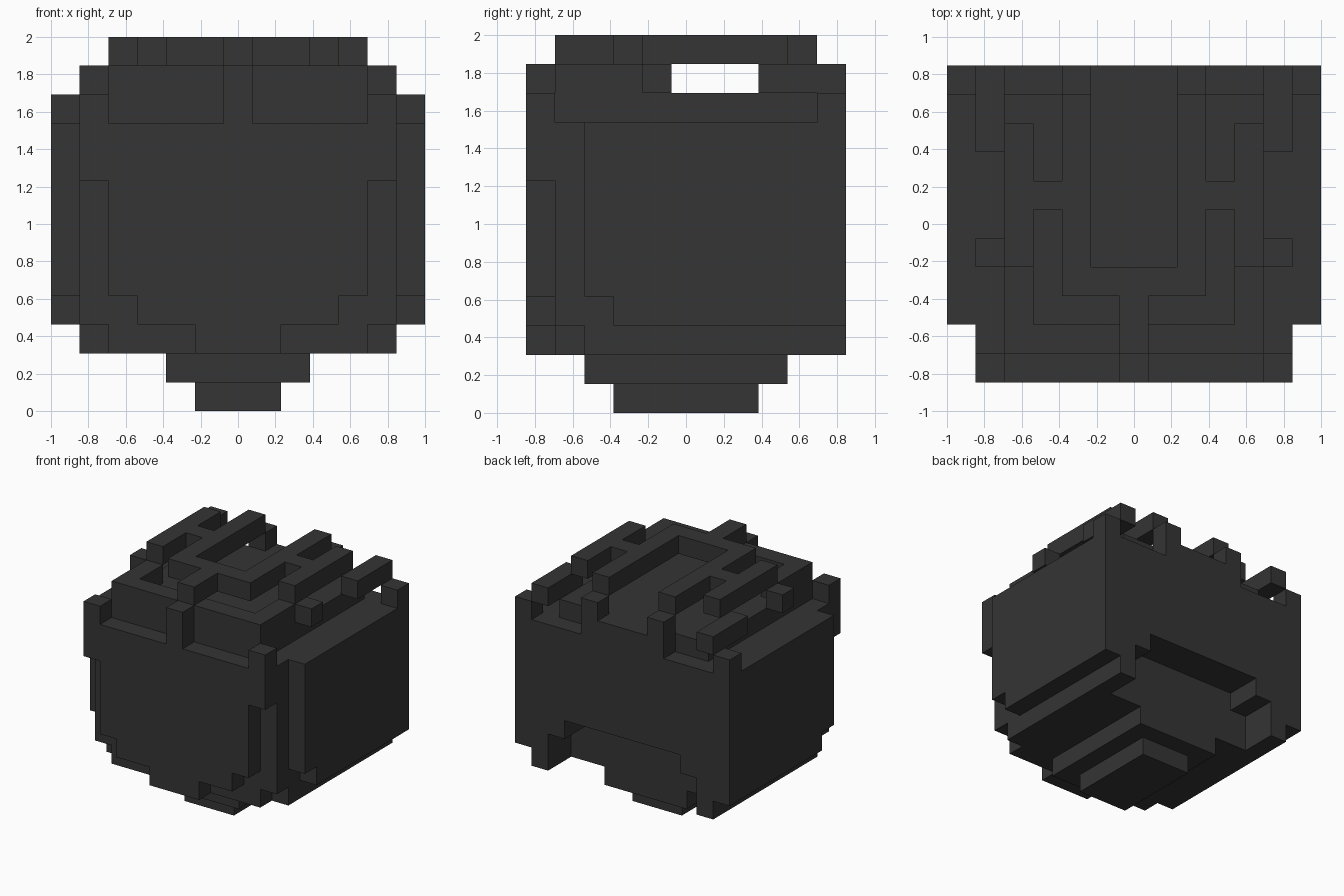
import bpy, bmesh, math
from mathutils import Vector

if "Cube" in bpy.data.objects:
    bpy.data.objects.remove(bpy.data.objects["Cube"])

U = 2 / 13                      # size of one block
charcoal = bpy.data.materials.new("charcoal")
charcoal.diffuse_color = (0.035, 0.035, 0.035, 1)
charcoal.use_nodes = True
charcoal.node_tree.nodes["Principled BSDF"].inputs["Base Color"].default_value = charcoal.diffuse_color
parts = {}


def span(r):
    return range(r[0], r[1] + 1) if isinstance(r, tuple) else (r,)


def box(c, j, k):
    """Blocks c steps from the centre plane, mirrored; j from the front, k from the floor."""
    return {(s * a, b, d) for s in (-1, 1)
            for a in span(c) for b in span(j) for d in span(k)}


# main mass with a stepped recess at the lower back
body = box((0, 5), (1, 10), (2, 9)) - box(5, 1, 2)
for k in (2, 3, 4):
    body -= box((0, min(4, 7 - k)), (9, 10), k)
parts["body"] = body

# raised crown block
parts["crown"] = box((0, 4), (1, 9), 10) | box((0, 1), 10, 10)

# front plate whose lower edge climbs away from the centre
parts["front_plate"] = set().union(*(box(c, 0, (2 + c // 2, 9)) for c in range(5)))
parts["front_corner_post"] = box(5, 0, (8, 10))
parts["front_centre_post"] = box(0, 0, (10, 11))

# side panels with a raised rear corner
parts["side_panel"] = (box(6, (2, 10), (3, 9)) | box(6, 10, 10)) - box(6, 2, 3)

# two steps under the body
for step, name in enumerate(("foot", "lower_step")):
    parts[name] = box((0, 1 + step), (3 - step, 7 + step), step)

# raised rim around the top groove
parts["top_rim"] = box((0, 4), (1, 3), 11) - box((0, 3), (2, 3), 11)

# top lattice
parts["top_frame"] = box(0, (1, 3), 12) | box(1, 3, 12) | box(2, (3, 9), 12)
parts["top_bridge"] = box(3, 6, 12)
parts["top_side_bar"] = box(4, (4, 8), 12)
parts["side_stub"] = box(5, 4, 11)
parts["rear_side_bar"] = box(5, (8, 10), 11)
parts["rear_post"] = box(2, 10, (10, 11))

filled = set().union(*parts.values())


def build(name, cells):
    """Outer skin of a part, leaving out faces that touch other blocks."""
    bm = bmesh.new()
    verts = {}

    def corner(p):
        key = tuple(round(v * 2) for v in p)
        if key not in verts:
            verts[key] = bm.verts.new(p * U)
        return verts[key]

    def axis(a, length):
        v = Vector()
        v[a % 3] = length
        return v

    for x, j, k in sorted(cells):
        mid = Vector((x, j - 5, k + 0.5))
        for a in range(3):
            for s in (-1, 1):
                n = axis(a, s)
                if (x + int(n.x), j + int(n.y), k + int(n.z)) in filled:
                    continue
                p, q, o = axis(a + 1, 0.5), axis(a + 2, s / 2), mid + n / 2
                bm.faces.new([corner(o + v) for v in (-p - q, p - q, p + q, q - p)])
    # merge the block grid into large flat faces
    bmesh.ops.dissolve_limit(bm, angle_limit=math.radians(1),
                             verts=bm.verts[:], edges=bm.edges[:])
    mesh = bpy.data.meshes.new(name)
    bm.to_mesh(mesh)
    bm.free()
    mesh.materials.append(charcoal)
    bpy.context.collection.objects.link(bpy.data.objects.new(name, mesh))


for name, cells in parts.items():
    build(name, cells)
